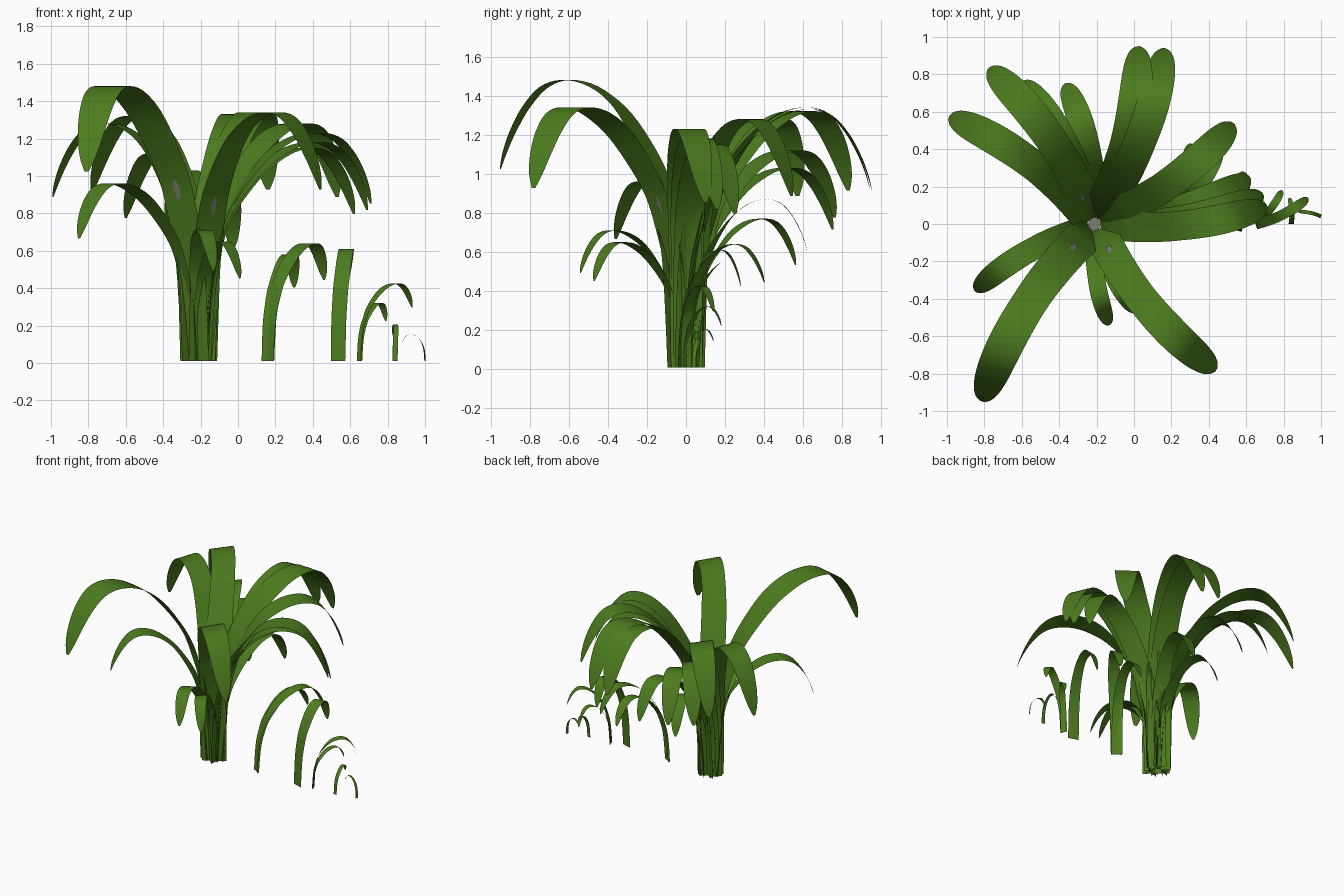
import bpy, bmesh, math
from mathutils import Vector

if "Cube" in bpy.data.objects:
    bpy.data.objects.remove(bpy.data.objects["Cube"])


def material(name, rgb):
    m = bpy.data.materials.new(name)
    m.diffuse_color = (*rgb, 1)
    m.use_nodes = True
    m.node_tree.nodes["Principled BSDF"].inputs["Base Color"].default_value = m.diffuse_color
    return m


green = material("leaf_green", (0.072, 0.2, 0.013))
grey = material("scar_grey", (0.2, 0.21, 0.18))

# Shared arching profile: (outward fraction, height fraction, width fraction)
PROFILE = [(0, 0, .97), (.015, .2, 1), (.038, .38, 1), (.08, .52, 1), (.14, .66, 1),
           (.245, .79, 1), (.375, .905, 1), (.525, .978, 1), (.67, 1, 1), (.785, .975, .96),
           (.875, .905, .87), (.94, .82, .7), (.98, .745, .45), (1, .69, .12)]
BOW = 0.063  # sideways sweep of every leaf, as a fraction of its reach


def catmull(a, b, c, d, t):
    return 0.5 * (2 * b + (c - a) * t + (2 * a - 5 * b + 4 * c - d) * t * t
                  + (3 * b - a - 3 * c + d) * t ** 3)


def smooth_profile(steps=4):
    p = [Vector(v) for v in PROFILE]
    p = [p[0]] + p + [p[-1]]
    out = []
    for i in range(1, len(p) - 2):
        out += [catmull(p[i - 1], p[i], p[i + 1], p[i + 2], k / steps) for k in range(steps)]
    return out + [p[-1]]


CURVE = smooth_profile()


def strip(name, rows, mat):
    """Smooth sheet through rows of points."""
    bm = bmesh.new()
    vs = [[bm.verts.new(p) for p in row] for row in rows]
    for a, b in zip(vs, vs[1:]):
        for i in range(len(a) - 1):
            bm.faces.new((a[i], b[i], b[i + 1], a[i + 1]))
    me = bpy.data.meshes.new(name)
    bm.to_mesh(me)
    bm.free()
    me.materials.append(mat)
    for f in me.polygons:
        f.use_smooth = True
    bpy.context.collection.objects.link(bpy.data.objects.new(name, me))


def leaf(name, base, tip, apex, inset=0.0, ratio=0.135, scar=False):
    """Strap leaf rising from base, arching at height apex, ending over tip."""
    b, t = Vector((*base, 0)), Vector((*tip, 0))
    reach = (t - b).length
    d = (t - b).normalized()
    right = Vector((d.y, -d.x, 0))
    az = math.atan2(d.y, d.x)
    rows, patches = [], {-1: [], 1: []}
    for u, h, w in CURVE:
        c = (b + d * (inset + (reach - inset) * u) + right * (reach * BOW * 4 * u * (1 - u))
             + Vector((0, 0, 0.01 + (apex - 0.01) * h)))
        # the blade turns gradually as it sweeps
        f = az + math.radians(-10 + 28 * min(1, u / 0.45))
        side = Vector((-math.sin(f), math.cos(f), 0)) * (apex * ratio * w / 2)
        rows.append([c + side * k for k in (-1, 0, 1)])
        if .58 < h < .68 and u < .3:
            lift = Vector((-math.cos(f), -math.sin(f), .4)) * 0.004
            wide = .2 if .6 < h < .65 else .1
            for s in patches:
                patches[s].append([c + side * k + lift * s for k in (-wide, wide)])
    strip(name, rows, green)
    # small worn patch on both faces
    if scar:
        for s, face in ((-1, "outer"), (1, "inner")):
            strip(f"{name}_{face}_scar", patches[s], grey)


# Main clump: (tip x, tip y, apex height)
clump = [(-.81, -.95, 1.48), (.44, -.78, 1.34), (-.85, -.36, .96), (-.13, -.54, .71),
         (.01, -.47, .65), (-.99, .57, 1.28), (-.78, .83, 1.32), (-.6, .76, 1.12),
         (-.37, .75, 1.03), (-.03, .62, .87), (-.3, .56, .77), (.02, .95, 1.33),
         (.16, .94, 1.34), (.53, .54, 1.28), (.62, .25, 1.15), (.69, .16, 1.18), (.71, .1, 1.23)]
for i, (x, y, z) in enumerate(clump):
    leaf(f"clump_leaf_{i + 1}", (-.21, 0), (x, y), z, inset=.035, scar=i in (0, 1, 6))

# Grey heart closing the middle of the clump
bm = bmesh.new()
bmesh.ops.create_circle(bm, cap_ends=True, segments=12, radius=.035)
me = bpy.data.meshes.new("clump_heart")
bm.to_mesh(me)
bm.free()
me.materials.append(grey)
heart = bpy.data.objects.new("clump_heart", me)
heart.location = (-.21, 0, .1)
bpy.context.collection.objects.link(heart)

# Row of separate smaller leaves: base x, base y, tip x, tip y, apex
offshoots = [(.16, 0, .46, .4, .64), (.16, 0, .3, .43, .58), (.535, -.03, .575, .28, .61),
             (.65, 0, .93, .14, .425), (.65, 0, .79, .18, .32),
             (.84, 0, .83, .14, .205), (1.0, .04, .88, .065, .155)]
for i, (bx, by, x, y, z) in enumerate(offshoots):
    leaf(f"offshoot_leaf_{i + 1}", (bx, by), (x, y), z, ratio=.135)
